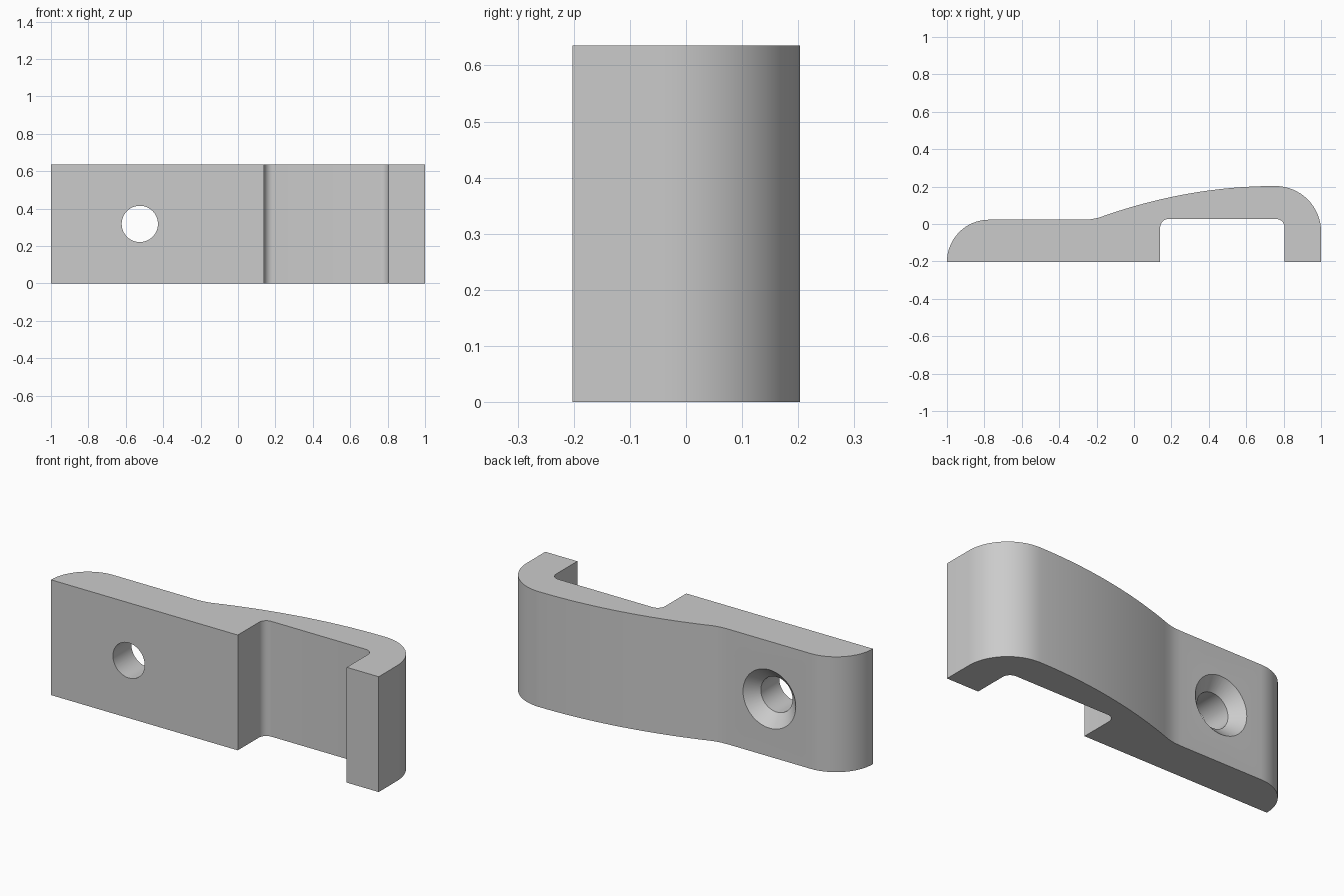
import bpy
import bmesh
from math import sin, cos, pi, radians

cube = bpy.data.objects.get("Cube")
if cube:
    bpy.data.objects.remove(cube, do_unlink=True)

HEIGHT = 0.636
BOTTOM, TOP = -0.202, 0.203
FLAT = 0.023
HOLE_X, HOLE_R, SINK_R = -0.525, 0.097, 0.161

grey = bpy.data.materials.new("plain grey")
grey.use_nodes = True
grey.diffuse_color = (0.6, 0.6, 0.6, 1)
grey.node_tree.nodes["Principled BSDF"].inputs["Base Color"].default_value = (0.6, 0.6, 0.6, 1)


def arc(cx, cy, rx, ry, start, end, steps=16):
    """Points on an elliptical arc, angles in degrees."""
    angles = [radians(start + (end - start) * i / steps) for i in range(steps + 1)]
    return [(cx + rx * cos(a), cy + ry * sin(a)) for a in angles]


def make_object(name, bm):
    bmesh.ops.recalc_face_normals(bm, faces=bm.faces)
    mesh = bpy.data.meshes.new(name)
    bm.to_mesh(mesh)
    bm.free()
    mesh.materials.append(grey)
    obj = bpy.data.objects.new(name, mesh)
    bpy.context.collection.objects.link(obj)
    return obj


# Outline of the clamp, clockwise from the rounded tail
rise = FLAT - BOTTOM
outline = arc(-1 + rise, BOTTOM, rise, rise, 180, 90)
outline += [(-0.27, FLAT), (-0.23, 0.0255)]
# Gently bowed back rising to the shoulder
crest, start, steps = 0.755, -0.19, 24
for i in range(steps):
    x = start + (crest - start) * i / steps
    outline.append((x, TOP - 0.19 * (crest - x) ** 2))
# Rounded shoulder and hooked foot
outline += arc(crest, -0.04, 1 - crest, TOP + 0.04, 90, 0)
outline += [(1, BOTTOM), (0.805, BOTTOM)]
# Recess with filleted inner corners
fillet, roof = 0.045, 0.027
outline += arc(0.805 - fillet, roof - fillet, fillet, fillet, 0, 90, 8)
outline += arc(0.14 + fillet, roof - fillet, fillet, fillet, 90, 180, 8)
outline.append((0.14, BOTTOM))

bm = bmesh.new()
base = bm.faces.new([bm.verts.new((x, y, 0)) for x, y in outline])
grown = bmesh.ops.extrude_face_region(bm, geom=[base])
bmesh.ops.translate(bm, vec=(0, 0, HEIGHT),
                    verts=[v for v in grown["geom"] if isinstance(v, bmesh.types.BMVert)])
clamp = make_object("clamp_body", bm)

# Countersunk bolt hole: rings along y, joined into a solid cutter
SIDES = 48
extra = 0.05
profile = [(BOTTOM - extra, HOLE_R), (FLAT - (SINK_R - HOLE_R), HOLE_R),
           (FLAT, SINK_R), (FLAT + extra, SINK_R + extra)]
bm = bmesh.new()
rings = [[bm.verts.new((HOLE_X + r * cos(2 * pi * i / SIDES), y,
                        HEIGHT / 2 + r * sin(2 * pi * i / SIDES)))
          for i in range(SIDES)] for y, r in profile]
for a, b in zip(rings, rings[1:]):
    for i in range(SIDES):
        j = (i + 1) % SIDES
        bm.faces.new((a[i], a[j], b[j], b[i]))
bm.faces.new(rings[0])
bm.faces.new(rings[-1])
cutter = make_object("bolt_hole_cutter", bm)
cutter.hide_render = True

cut = clamp.modifiers.new("bolt_hole", "BOOLEAN")
cut.operation = "DIFFERENCE"
cut.solver = "EXACT"
cut.object = cutter

bpy.ops.object.select_all(action="DESELECT")
clamp.select_set(True)
bpy.context.view_layer.objects.active = clamp
bpy.ops.object.modifier_apply(modifier=cut.name)
bpy.data.objects.remove(cutter, do_unlink=True)
bpy.ops.object.shade_smooth_by_angle(angle=radians(30))
